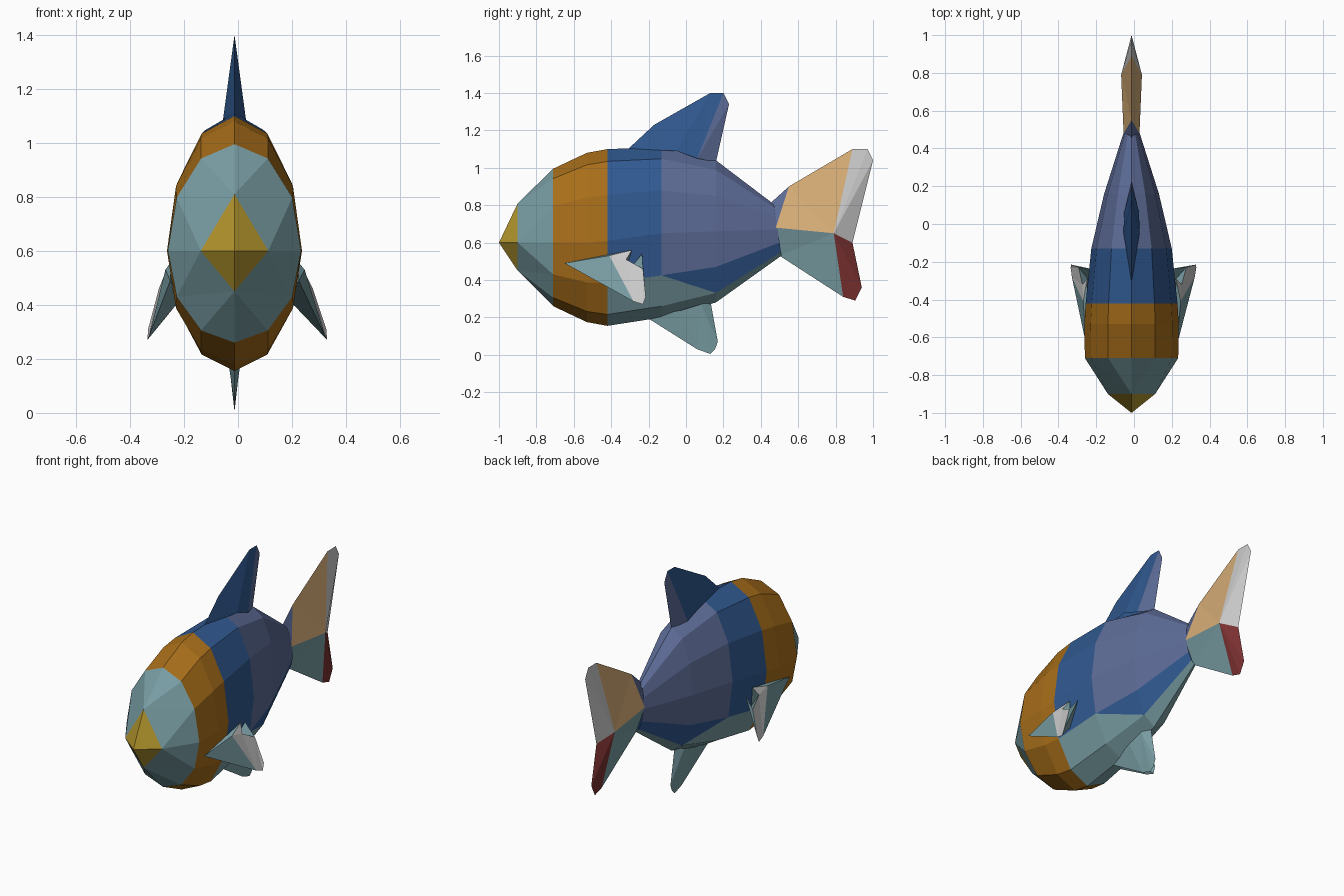
import bpy, bmesh, math

if "Cube" in bpy.data.objects:
    bpy.data.objects.remove(bpy.data.objects["Cube"])

CX = -0.013  # symmetry plane of the body

COLOURS = {
    "yellow": (0.45, 0.30, 0.025), "pale_blue": (0.19, 0.34, 0.37),
    "orange": (0.39, 0.155, 0.01), "navy": (0.03, 0.10, 0.28),
    "slate": (0.11, 0.15, 0.31), "tan": (0.70, 0.43, 0.19),
    "white": (0.90, 0.90, 0.90), "red": (0.20, 0.03, 0.03),
}
MATS = {}
for key, rgb in COLOURS.items():
    MATS[key] = bpy.data.materials.new(key)
    MATS[key].diffuse_color = (*rgb, 1)


def build(name, verts, faces, sides=(1, -1)):
    """Flat-shaded mesh from (colour, indices) faces, mirrored for each side."""
    used = sorted({c for c, _ in faces})
    bm = bmesh.new()
    for s in sides:
        vs = [bm.verts.new((s * x + CX, y, z)) for x, y, z in verts]
        for colour, idx in faces:
            f = bm.faces.new([vs[i] for i in (idx if s > 0 else idx[::-1])])
            f.material_index = used.index(colour)
    bmesh.ops.remove_doubles(bm, verts=bm.verts, dist=0.0005)
    bmesh.ops.recalc_face_normals(bm, faces=bm.faces)
    me = bpy.data.meshes.new(name)
    bm.to_mesh(me)
    bm.free()
    for c in used:
        me.materials.append(MATS[c])
    ob = bpy.data.objects.new(name, me)
    bpy.context.collection.objects.link(ob)
    return ob


# Body: nose point, diamond ring, then twelve-sided rings (y, centre z, up, down, half width)
verts = [(0, -1, 0.6), (0, -0.9, 0.81), (0.125, -0.9, 0.6), (0, -0.9, 0.45)]
rings = [(-0.71, 0.60, 0.395, 0.34, 0.247), (-0.53, 0.60, 0.48, 0.425, 0.25),
         (-0.42, 0.61, 0.49, 0.455, 0.243), (-0.13, 0.65, 0.46, 0.45, 0.213),
         (0.16, 0.66, 0.38, 0.38, 0.145), (0.49, 0.67, 0.135, 0.14, 0.04)]
for n, (y, zc, up, down, hw) in enumerate(rings):
    for j in range(7):
        a = math.radians(30 * j)
        c = math.cos(a)
        tilt = -0.02 * c if n == 5 else 0
        verts.append((hw * abs(math.sin(a)) if 0 < j < 6 else 0, y + tilt,
                      zc + c * (up if c > 0 else down)))


def at(ring, level):
    return 4 + ring * 7 + level


faces = [("yellow", (0, 1, 2)), ("yellow", (0, 2, 3))]
for a, b, c in ((1, 0, 1), (1, 1, 2), (2, 2, 3), (2, 3, 4), (3, 4, 5), (3, 5, 6)):
    faces.append(("pale_blue", (a, at(0, b), at(0, c))))
faces += [("pale_blue", (1, at(0, 2), 2)), ("pale_blue", (2, at(0, 4), 3))]
for r in range(5):
    for j in range(6):
        quad = (at(r, j), at(r + 1, j), at(r + 1, j + 1), at(r, j + 1))
        if r == 3 and j == 4:  # belly line cuts this panel diagonally
            faces += [("navy", quad[:3]), ("pale_blue", (quad[0], quad[2], quad[3]))]
            continue
        if r < 2:
            colour = "orange"
        elif r == 2:
            colour = "navy" if j < 4 else "pale_blue"
        else:
            colour = "slate" if j < 4 else ("navy" if j == 4 else "pale_blue")
        faces.append((colour, quad))
build("body", verts, faces)

# Tail: thin outline with a thick central ridge
build("tail_fin",
      [(0, 0.45, 0.81), (0, 0.55, 0.90), (0, 0.89, 1.10), (0, 0.97, 1.10),
       (0, 1.0, 1.04), (0, 0.89, 0.60), (0, 0.94, 0.36), (0, 0.905, 0.29),
       (0, 0.84, 0.31), (0, 0.50, 0.53), (0.042, 0.48, 0.68), (0.055, 0.79, 0.65)],
      [("slate", (0, 10, 1)), ("tan", (1, 10, 11)), ("tan", (1, 11, 2)),
       ("white", (2, 11, 3)), ("white", (3, 11, 4)), ("white", (4, 11, 5)),
       ("red", (5, 11, 6)), ("red", (6, 11, 7)), ("red", (7, 11, 8)),
       ("pale_blue", (8, 11, 9)), ("pale_blue", (9, 11, 10))])

# Dorsal fin: wide at the base, sharp at the rim
build("dorsal_fin",
      [(0, -0.31, 1.10), (0, -0.17, 1.23), (0, 0.13, 1.40), (0, 0.20, 1.40),
       (0, 0.23, 1.34), (0, 0.16, 1.03), (0.042, -0.05, 1.09), (0.04, 0.06, 1.05)],
      [("navy", (0, 6, 1)), ("navy", (1, 6, 2)), ("navy", (6, 7, 2)),
       ("navy", (2, 7, 3)), ("slate", (3, 7, 4)), ("slate", (4, 7, 5))])

# Belly fin
build("belly_fin",
      [(0, -0.21, 0.20), (0, 0.06, 0.03), (0, 0.13, 0.005), (0, 0.155, 0.03),
       (0, 0.17, 0.07), (0, 0.13, 0.29), (0.03, -0.02, 0.24), (0.03, 0.08, 0.27)],
      [("pale_blue", f) for f in ((0, 6, 1), (1, 6, 7), (1, 7, 2), (2, 7, 3),
                                  (3, 7, 4), (4, 7, 5))])

# Side fins: swept wedges with a notched white trailing edge; the left one reaches a bit less
for name, side, reach in (("right_side_fin", 1, 1.0), ("left_side_fin", -1, 0.8)):
    pts = [(0.238, -0.65, 0.49), (0.26, -0.41, 0.53), (0.335, -0.28, 0.285),
           (0.343, -0.23, 0.27), (0.34, -0.215, 0.31), (0.29, -0.23, 0.46),
           (0.265, -0.32, 0.51), (0.235, -0.29, 0.56), (0.225, -0.235, 0.54),
           (0.20, -0.33, 0.42)]
    pts = [(0.24 + (x - 0.24) * (reach if x > 0.24 else 1), y, z) for x, y, z in pts]
    build(name, pts,
          [("pale_blue", (0, 1, 2)), ("white", (1, 6, 2)), ("white", (6, 5, 2)),
           ("white", (5, 4, 3)), ("white", (5, 3, 2)), ("pale_blue", (0, 7, 1)),
           ("white", (1, 7, 6)), ("pale_blue", (7, 9, 6)), ("pale_blue", (6, 9, 5)),
           ("pale_blue", (5, 9, 8)), ("pale_blue", (5, 8, 4)), ("pale_blue", (8, 9, 4)),
           ("pale_blue", (4, 9, 3)), ("pale_blue", (3, 9, 2)), ("pale_blue", (2, 9, 0)),
           ("pale_blue", (0, 9, 7))], (side,))

for m in bpy.data.materials:
    if m.users and not m.is_grease_pencil:
        m.use_nodes = True
        m.node_tree.nodes["Principled BSDF"].inputs["Base Color"].default_value = m.diffuse_color
